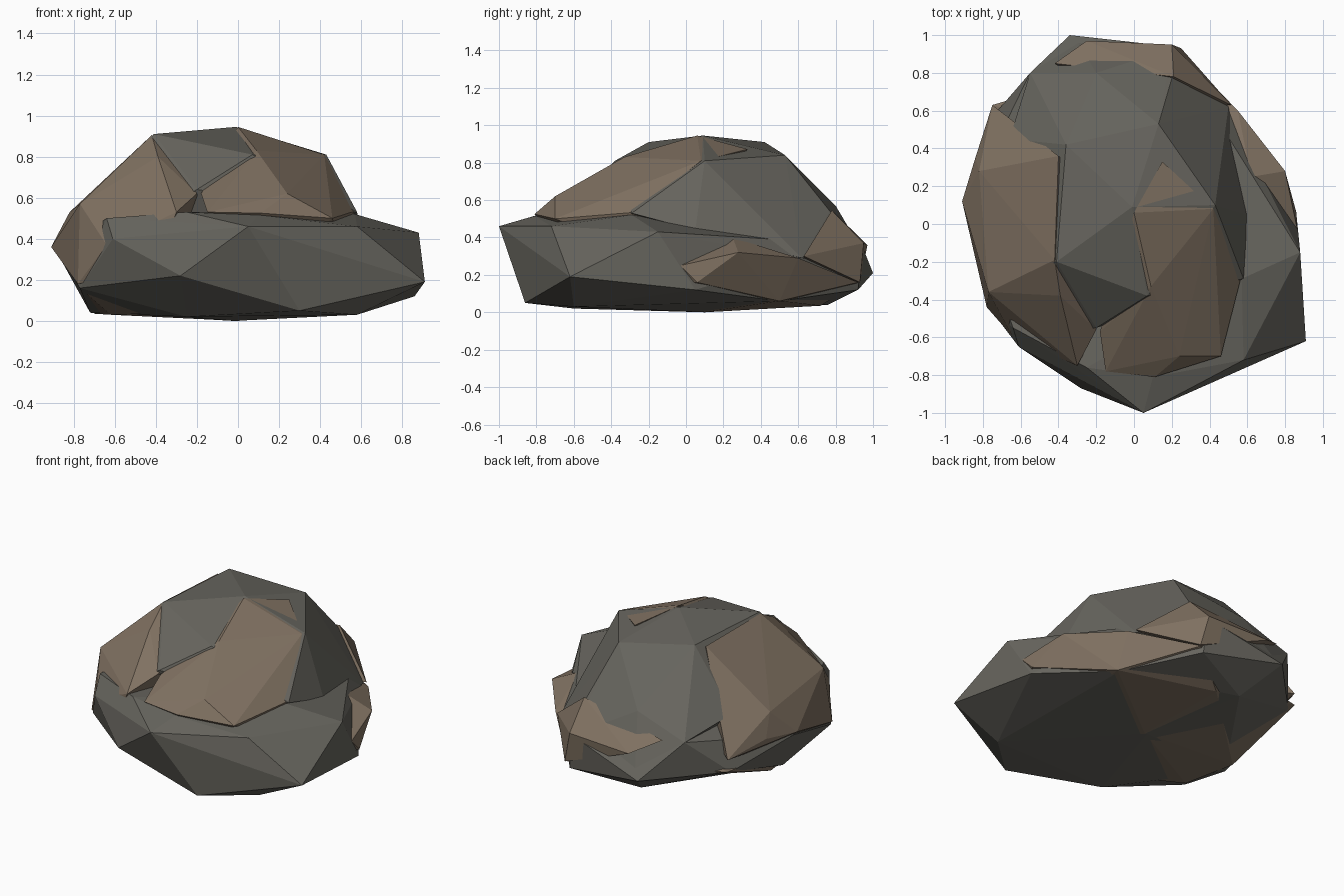
import bpy, bmesh


def material(name, rgb):
    m = bpy.data.materials.new(name)
    m.diffuse_color = (*rgb, 1)
    return m


def chunk(name, mat, points):
    """Flat-faceted stone chunk: the convex hull of its corner points."""
    bm = bmesh.new()
    for p in points:
        bm.verts.new(p)
    hull = bmesh.ops.convex_hull(bm, input=bm.verts)
    loose = list({v for v in hull["geom_interior"] + hull["geom_unused"]
                  if isinstance(v, bmesh.types.BMVert)})
    bmesh.ops.delete(bm, geom=loose, context='VERTS')
    bmesh.ops.recalc_face_normals(bm, faces=bm.faces)
    me = bpy.data.meshes.new(name)
    bm.to_mesh(me)
    bm.free()
    me.materials.append(mat)
    ob = bpy.data.objects.new(name, me)
    bpy.context.collection.objects.link(ob)
    return ob


grey = material("grey_stone", (0.135, 0.13, 0.112))
brown = material("brown_stone", (0.215, 0.165, 0.12))

# Wide lower slab with the front ledge
chunk("grey_base", grey, [
    (0.05, -1.0, 0.46), (0.58, -0.72, 0.46), (0.88, -0.15, 0.43),
    (0.91, -0.62, 0.19), (0.30, -0.86, 0.05), (-0.28, -0.87, 0.22),
    (-0.61, -0.65, 0.40), (-0.77, -0.44, 0.16), (0.86, 0.05, 0.12),
    (0.58, -0.60, 0.03), (-0.02, 0.10, 0.0), (-0.72, 0.00, 0.04),
    (-0.20, 0.76, 0.04), (-0.25, -0.60, 0.02), (0.53, 0.50, 0.06),
    (-0.34, 1.0, 0.21), (0.22, 0.92, 0.12), (0.20, 0.94, 0.36),
    (-0.55, 0.80, 0.45), (-0.74, 0.58, 0.22), (-0.88, 0.12, 0.33),
    (0.50, 0.60, 0.29), (-0.64, -0.55, 0.50), (0.57, -0.29, 0.52),
    (0.10, -0.81, 0.515), (-0.25, -0.76, 0.53)])

# Upper lump with the steep right-hand cliff
chunk("grey_top", grey, [
    (-0.41, -0.20, 0.91), (-0.36, 0.42, 0.91), (-0.01, 0.09, 0.945),
    (0.13, 0.53, 0.84), (0.43, 0.10, 0.81), (0.07, -0.38, 0.81),
    (-0.20, -0.55, 0.64), (0.58, -0.29, 0.53), (0.60, 0.05, 0.44),
    (0.50, 0.62, 0.29), (0.20, 0.77, 0.54), (-0.55, 0.80, 0.45),
    (-0.20, 0.80, 0.57), (-0.72, -0.30, 0.56), (-0.66, 0.45, 0.54),
    (-0.30, 0.97, 0.25), (0.20, 0.93, 0.35), (-0.60, -0.60, 0.40)])

# Weathered brown layer over the right front, meeting the left in a valley
chunk("brown_front", brown, [
    (0.42, 0.08, 0.81), (0.57, -0.27, 0.535), (0.46, -0.70, 0.50),
    (0.11, -0.81, 0.525), (0.24, -0.70, 0.62), (0.09, -0.33, 0.83),
    (0.0, 0.06, 0.945), (-0.18, -0.57, 0.62), (-0.15, -0.78, 0.53),
    (0.15, 0.33, 0.872), (0.2, -0.6, 0.3), (0.5, -0.2, 0.3)])

# Weathered brown layer on the left flank
chunk("brown_left", brown, [
    (-0.42, -0.19, 0.905), (-0.40, 0.36, 0.89), (-0.39, -0.38, 0.80),
    (-0.20, -0.56, 0.62), (-0.30, -0.75, 0.53), (-0.77, -0.36, 0.57),
    (-0.82, 0.28, 0.53), (-0.64, -0.60, 0.37), (-0.40, -0.72, 0.25),
    (-0.78, -0.44, 0.18), (-0.91, 0.12, 0.36), (-0.75, 0.63, 0.32),
    (-0.84, 0.35, 0.38), (-0.10, 0.10, 0.40)])

# Brown lower layer, showing as a ledge on the right
chunk("brown_base", brown, [
    (0.86, 0.06, 0.16), (0.80, 0.28, 0.32), (0.55, 0.60, 0.29),
    (0.24, 0.92, 0.16), (0.55, 0.50, 0.06), (0.62, 0.25, 0.40),
    (-0.75, 0.63, 0.24), (-0.70, 0.10, 0.035), (-0.05, 0.72, 0.035),
    (0.0, 0.10, 0.0), (0.36, -0.83, 0.06), (0.41, -0.82, 0.20),
    (-0.62, -0.25, 0.03), (-0.77, -0.40, 0.16), (0.865, -0.03, 0.25)])

# Brown band along the back edge
chunk("brown_back", brown, [
    (0.21, 0.78, 0.545), (0.20, 0.95, 0.37), (0.515, 0.63, 0.30),
    (0.25, 0.93, 0.16), (0.0, 0.60, 0.20), (-0.25, 0.97, 0.36),
    (-0.42, 0.85, 0.45)])
